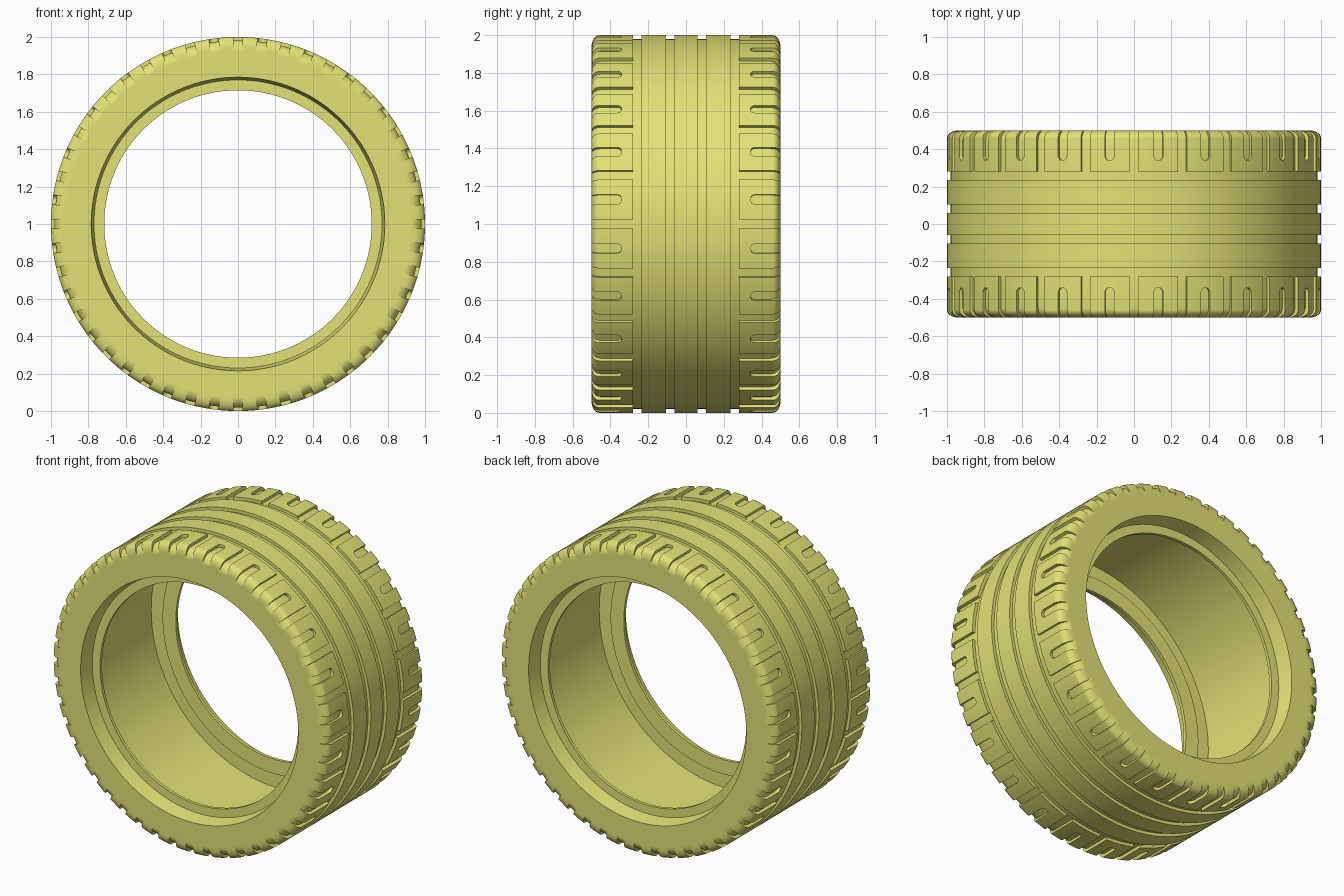
import bpy, bmesh
from math import sin, cos, pi, radians
from mathutils import Matrix

cube = bpy.data.objects.get("Cube")
if cube:
    bpy.data.objects.remove(cube, do_unlink=True)

SEGMENTS = 144
FLOOR = 0.98          # radius of the groove floors
PITCHES = 24          # shoulder blocks per side

rubber = bpy.data.materials.new("olive_yellow_rubber")
colour = (0.77, 0.76, 0.18, 1)
rubber.diffuse_color = colour
rubber.use_nodes = True
bsdf = next(n for n in rubber.node_tree.nodes if n.type == 'BSDF_PRINCIPLED')
bsdf.inputs["Base Color"].default_value = colour
bsdf.inputs["Roughness"].default_value = 0.7


def make_object(name, bm):
    bmesh.ops.recalc_face_normals(bm, faces=bm.faces)
    mesh = bpy.data.meshes.new(name)
    bm.to_mesh(mesh)
    bm.free()
    mesh.materials.append(rubber)
    obj = bpy.data.objects.new(name, mesh)
    bpy.context.collection.objects.link(obj)
    return obj


# Half cross-section as (y, radius): ribs, rounded shoulder, bead collar, hollow inside
ribs = [(0.06, 1), (0.06, FLOOR), (0.105, FLOOR), (0.105, 1),
        (0.235, 1), (0.235, FLOOR), (0.28, FLOOR), (0.28, 1)]
shoulder = [(0.46 + 0.04 * sin(i * pi / 16), 0.94 + 0.06 * cos(i * pi / 16))
            for i in range(9)]
bead = [(0.5, 0.922), (0.5, 0.785), (0.4, 0.77), (0.4, 0.715), (0.38, 0.715),
        (0.38, 0.81), (0.42, 0.81), (0.42, 0.92)]
half = ribs + shoulder + bead
profile = half + [(-y, r) for y, r in reversed(half)]

# Tyre body: closed profile turned about the y axis
bm = bmesh.new()
rings = []
for s in range(SEGMENTS):
    a = 2 * pi * s / SEGMENTS
    rings.append([bm.verts.new((r * sin(a), y, 1 + r * cos(a))) for y, r in profile])
for s, ring in enumerate(rings):
    following = rings[(s + 1) % SEGMENTS]
    for i in range(len(profile)):
        j = (i + 1) % len(profile)
        bm.faces.new((ring[i], ring[j], following[j], following[i]))
tyre = make_object("tyre", bm)


def add_channel(bm, stations, side, angle):
    """Loft a cutter through (y, half width, floor radius) stations."""
    turn = Matrix.Translation((0, 0, 1)) @ Matrix.Rotation(angle, 4, 'Y')
    sections = []
    for y, w, floor in stations:
        corners = [(-w, floor), (w, floor), (w, 1.05), (-w, 1.05)]
        section = [bm.verts.new((x, side * y, z)) for x, z in corners]
        bmesh.ops.transform(bm, matrix=turn, verts=section)
        sections.append(section)
    for a, b in zip(sections, sections[1:]):
        for i in range(4):
            j = (i + 1) % 4
            bm.faces.new((a[i], a[j], b[j], b[i]))
    bm.faces.new(sections[0])
    bm.faces.new(sections[-1])


# Shoulder grooves between blocks, and a round-ended slot in each block;
# their floors curve over the shoulder and fade into the sidewall
W = 0.025
floor = FLOOR + 0.001
run_out = [(0.45, W, floor), (0.468, W, 0.977), (0.482, W, 0.967),
           (0.492, W, 0.953), (0.502, W, 0.932)]
groove = [(0.265, W, floor)] + run_out
slot = [(0.34 + W - W * cos(radians(t)), W * sin(radians(t)), floor)
        for t in range(15, 91, 15)] + run_out
bm = bmesh.new()
for side in (-1, 1):
    for k in range(PITCHES):
        step = 2 * pi / PITCHES
        add_channel(bm, groove, side, k * step)
        add_channel(bm, slot, side, (k + 0.5) * step)
cutter = make_object("tread_cutter", bm)
cutter.hide_render = True

# Cut the tread and shade
cut = tyre.modifiers.new("tread_cut", 'BOOLEAN')
cut.operation = 'DIFFERENCE'
cut.solver = 'EXACT'
cut.object = cutter
bpy.ops.object.select_all(action='DESELECT')
tyre.select_set(True)
bpy.context.view_layer.objects.active = tyre
bpy.ops.object.modifier_apply(modifier=cut.name)
bpy.data.objects.remove(cutter, do_unlink=True)
bpy.ops.object.shade_smooth_by_angle(angle=radians(30))
